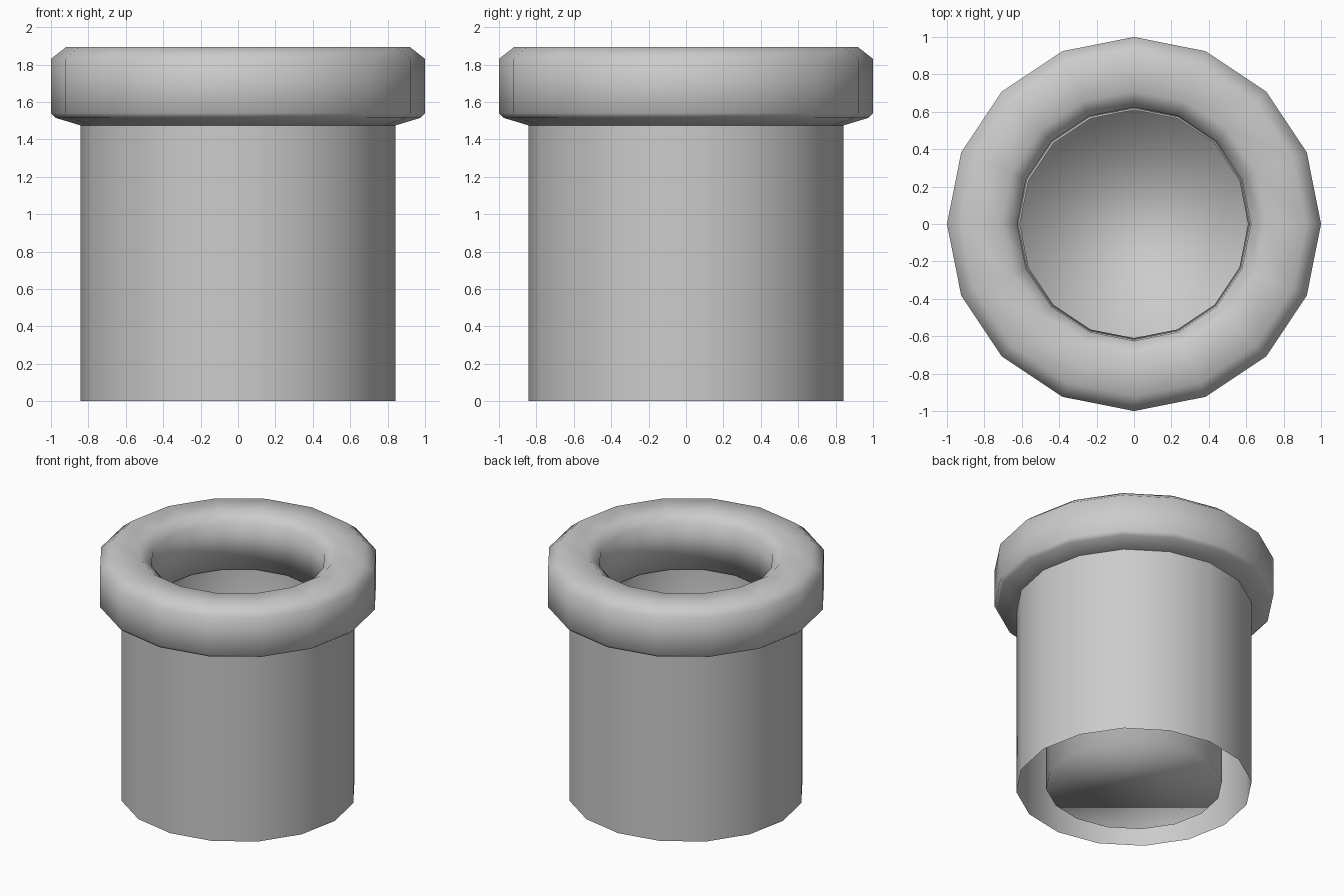
import bpy, bmesh
from math import sin, cos, pi

if "Cube" in bpy.data.objects:
    bpy.data.objects.remove(bpy.data.objects["Cube"])

SIDES = 16


def lathe(name, profile, closed=False, cap=False):
    """Revolve (radius, z) points around z as a 16-sided smooth surface."""
    bm = bmesh.new()
    rings = [[bm.verts.new((r * cos(2 * pi * i / SIDES), r * sin(2 * pi * i / SIDES), z))
              for i in range(SIDES)] for r, z in profile]
    pairs = list(zip(rings, rings[1:]))
    if closed:
        pairs.append((rings[-1], rings[0]))
    for a, b in pairs:
        for i in range(SIDES):
            j = (i + 1) % SIDES
            bm.faces.new((a[i], a[j], b[j], b[i]))
    if cap:
        bm.faces.new(rings[-1])
    for f in bm.faces:
        f.smooth = True
    mesh = bpy.data.meshes.new(name)
    bm.to_mesh(mesh)
    bm.free()
    obj = bpy.data.objects.new(name, mesh)
    bpy.context.collection.objects.link(obj)
    return obj


# Outer wall of the shaft, open underneath
lathe("shaft", [(0.843, 0), (0.843, 1.475)])

# Inner bore, closed at the bottom, faces pointing inward
lathe("bore", [(0.63, 1.475), (0.63, 0.015)], cap=True)

# Thick rounded rim
lathe("rim", [(0.61, 1.475), (0.843, 1.475), (0.975, 1.515), (1.0, 1.54),
              (1.0, 1.83), (0.92, 1.893), (0.71, 1.893), (0.625, 1.83)], closed=True)
